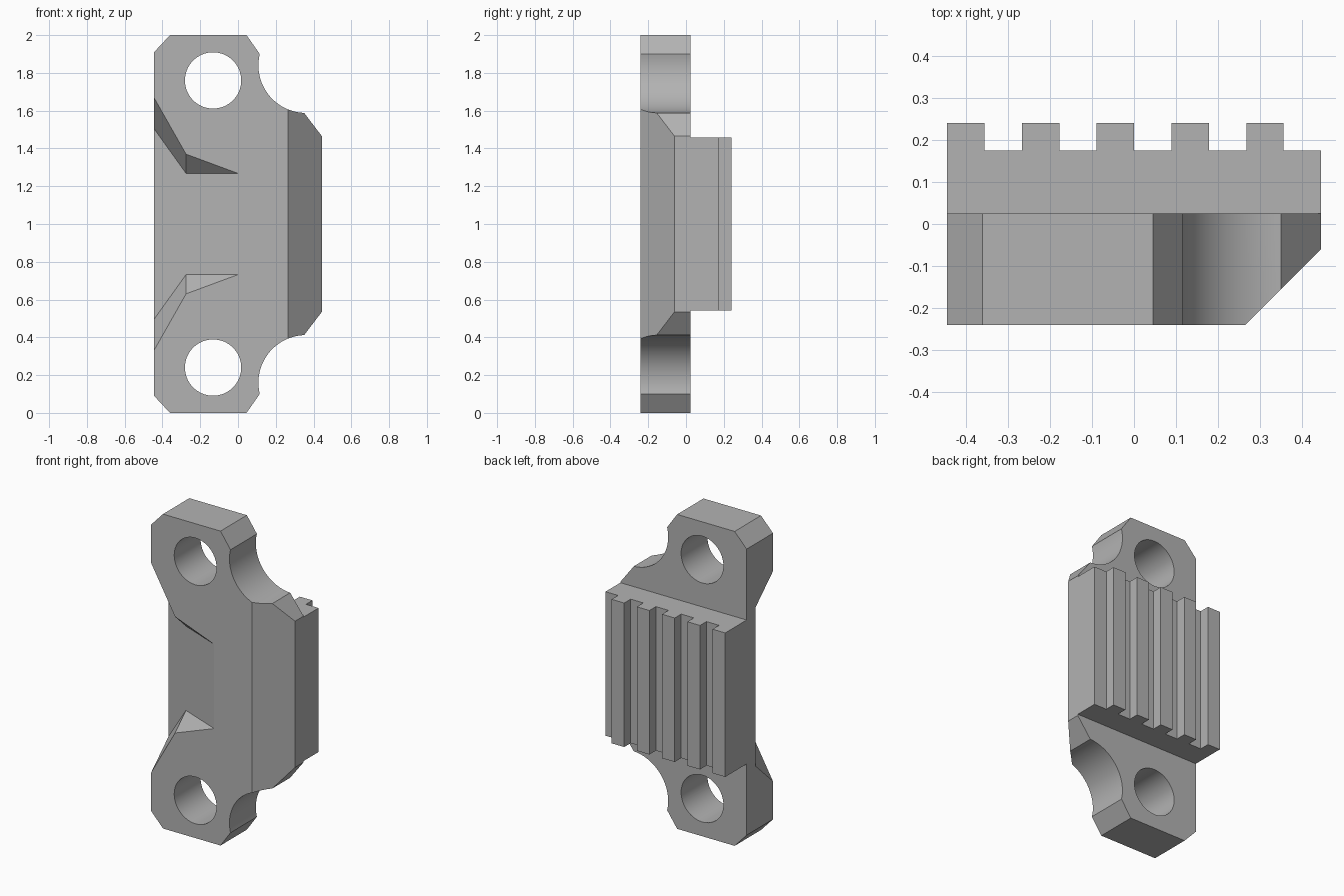
import bpy
import bmesh
from math import cos, sin, atan2, pi, tau, radians
from mathutils import Vector

if "Cube" in bpy.data.objects:
    bpy.data.objects.remove(bpy.data.objects["Cube"], do_unlink=True)

grey = bpy.data.materials.new("plain grey")
grey.use_nodes = True
grey.diffuse_color = (0.45, 0.45, 0.45, 1)
grey.node_tree.nodes["Principled BSDF"].inputs["Base Color"].default_value = grey.diffuse_color

FRONT, BACK, SIDE = -0.24, 0.025, 0.444


def finish(name, bm):
    bmesh.ops.recalc_face_normals(bm, faces=bm.faces)
    mesh = bpy.data.meshes.new(name)
    bm.to_mesh(mesh)
    bm.free()
    mesh.materials.append(grey)
    obj = bpy.data.objects.new(name, mesh)
    bpy.context.collection.objects.link(obj)
    return obj


def extrude(name, points, direction):
    """Prism made from a closed ring of 3D points."""
    bm = bmesh.new()
    face = bm.faces.new([bm.verts.new(p) for p in points])
    new = bmesh.ops.extrude_face_region(bm, geom=[face])["geom"]
    bmesh.ops.translate(bm, vec=Vector(direction),
                        verts=[v for v in new if isinstance(v, bmesh.types.BMVert)])
    return finish(name, bm)


def combine(target, other, operation):
    mod = target.modifiers.new(other.name, "BOOLEAN")
    mod.operation, mod.solver, mod.object = operation, "EXACT", other
    bpy.context.view_layer.objects.active = target
    bpy.ops.object.modifier_apply(modifier=mod.name)
    bpy.data.objects.remove(other, do_unlink=True)


# Bracket outline: lower half with a round scallop, mirrored about z = 1
cx, cz, r = 0.36, 0.16, 0.252
a0, a1 = atan2(0.10 - cz, 0.115 - cx) + tau, atan2(0.41 - cz, 0.35 - cx)
steps = 24
arc = [(cx + r * cos(a), cz + r * sin(a))
       for a in (a0 + (a1 - a0) * i / steps for i in range(steps + 1))]
half = [(-SIDE, 0.09), (-0.36, 0), (0.045, 0)] + arc + [(SIDE, 0.535)]
outline = half + [(x, 2 - z) for x, z in reversed(half)]
bracket = extrude("bracket", [(x, FRONT, z) for x, z in outline], (0, BACK - FRONT, 0))

# Toothed rail on the back
profile = [(-SIDE, BACK)]
for i in range(5):
    left = -SIDE + i * 0.1777
    right = left + 0.0888
    profile += [(left, 0.175), (left, 0.24), (right, 0.24), (right, 0.175)]
profile.remove((-SIDE, 0.175))
profile += [(SIDE, 0.175), (SIDE, BACK)]
rail = extrude("toothed_rail", [(x, y, 0.543) for x, y in profile], (0, 0, 0.916))
combine(bracket, rail, "UNION")

# Long chamfer on the front edge
wedge = [(0.245, -0.26), (0.5, -0.26), (0.5, -0.005)]
combine(bracket, extrude("chamfer_cutter", [(x, y, -0.1) for x, y in wedge], (0, 0, 2.2)),
        "DIFFERENCE")

# Bolt holes
for z in (0.24, 1.76):
    ring = [(-0.132 + 0.149 * cos(tau * i / 64), -0.4, z + 0.149 * sin(tau * i / 64))
            for i in range(64)]
    combine(bracket, extrude("hole_cutter", ring, (0, 0.6, 0)), "DIFFERENCE")

# Flared pocket whose sloping floor deepens towards one side
bm = bmesh.new()
sections = []
for x, floor_half in ((0, 0.268), (-0.275, 0.268), (-0.6, 0.721)):
    floor_y = FRONT - 0.398 * x
    front_half = floor_half + 0.93 * (floor_y + 0.26)
    sections.append([bm.verts.new((x, y, 1 + h)) for y, h in (
        (-0.26, -front_half), (floor_y, -floor_half), (floor_y, floor_half), (-0.26, front_half))])
for a, b in zip(sections, sections[1:]):
    for i in range(4):
        j = (i + 1) % 4
        bm.faces.new((a[i], a[j], b[j], b[i]))
bm.faces.new(sections[0])
bm.faces.new(sections[-1])
combine(bracket, finish("pocket_cutter", bm), "DIFFERENCE")

# Smooth the round walls, keep the edges sharp
bpy.ops.object.select_all(action="DESELECT")
bracket.select_set(True)
bpy.context.view_layer.objects.active = bracket
bpy.ops.object.shade_smooth_by_angle(angle=radians(20))
